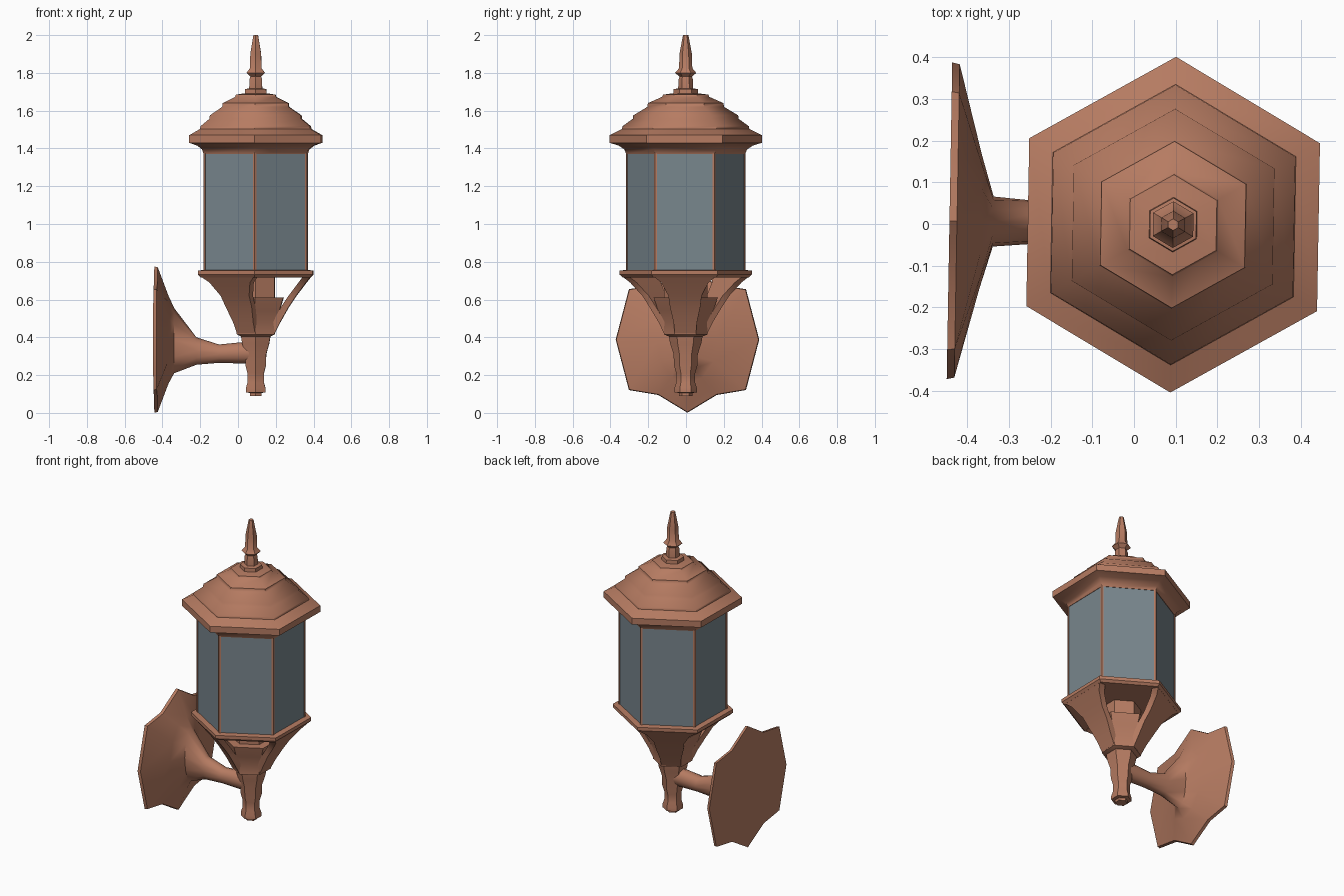
import bpy, bmesh, math
from mathutils import Matrix, Vector

if "Cube" in bpy.data.objects:
    bpy.data.objects.remove(bpy.data.objects["Cube"])

CX = 0.094                                   # lantern axis
TURN = Matrix.Rotation(math.radians(-1), 4, 'Z')


def material(name, rgb):
    m = bpy.data.materials.new(name)
    m.diffuse_color = (*rgb, 1)
    m.use_nodes = True
    m.node_tree.nodes["Principled BSDF"].inputs["Base Color"].default_value = m.diffuse_color
    return m


COPPER = material("copper", (0.47, 0.20, 0.122))
GLASS = material("grey_glass", (0.19, 0.24, 0.268))


def loft(name, rings, mat, smooth=50):
    """Skin a list of equal-length rings and cap both ends."""
    bm = bmesh.new()
    vs = [[bm.verts.new(TURN @ Vector(p)) for p in r] for r in rings]
    n = len(rings[0])
    for a, b in zip(vs, vs[1:]):
        for i in range(n):
            j = (i + 1) % n
            bm.faces.new((a[i], a[j], b[j], b[i]))
    bm.faces.new(vs[0][::-1])
    bm.faces.new(vs[-1])
    bmesh.ops.recalc_face_normals(bm, faces=bm.faces)
    me = bpy.data.meshes.new(name)
    bm.to_mesh(me)
    bm.free()
    me.materials.append(mat)
    ob = bpy.data.objects.new(name, me)
    bpy.context.collection.objects.link(ob)
    bpy.context.view_layer.objects.active = ob
    ob.select_set(True)
    bpy.ops.object.shade_smooth_by_angle(angle=math.radians(smooth))
    ob.select_set(False)
    return ob


def hex_turn(name, profile, mat, smooth=50):
    """Six-sided turned part from (corner radius, height) pairs."""
    rings = []
    for r, z in profile:
        rings.append([(CX + r * math.cos(math.radians(90 + 60 * k)),
                       r * math.sin(math.radians(90 + 60 * k)), z) for k in range(6)])
    return loft(name, rings, mat, smooth)


# Roof with stepped tiers and flared eaves
hex_turn("roof", [(0.30, 1.37), (0.315, 1.37), (0.325, 1.395), (0.355, 1.415), (0.403, 1.43),
                  (0.403, 1.47), (0.337, 1.503), (0.335, 1.517), (0.28, 1.557), (0.278, 1.575),
                  (0.203, 1.62), (0.20, 1.64), (0.125, 1.673), (0.12, 1.685), (0.066, 1.692),
                  (0.064, 1.714), (0.03, 1.72)], COPPER)

# Finial
hex_turn("finial", [(0.04, 1.71), (0.038, 1.765), (0.033, 1.78), (0.056, 1.80), (0.035, 1.825),
                    (0.033, 1.90), (0.02, 1.97), (0.014, 2.0)], COPPER, 40)

# Glass body and corner bars
hex_turn("glass_panes", [(0.312, 0.74), (0.312, 1.375)], GLASS, 30)
for k in range(6):
    a = math.radians(90 + 60 * k)
    out, side = Vector((math.cos(a), math.sin(a), 0)), Vector((-math.sin(a), math.cos(a), 0))
    rings = []
    for z in (0.74, 1.375):
        c = Vector((CX, 0, z))
        rings.append([c + out * 0.317, c + out * 0.311 + side * 0.0095,
                      c + out * 0.298, c + out * 0.311 - side * 0.0095])
    loft(f"corner_bar_{k}", rings, COPPER, 30)

# Rim carrying the glass
hex_turn("lower_rim", [(0.335, 0.718), (0.350, 0.732), (0.350, 0.753), (0.315, 0.757)], COPPER, 30)

# Socket cup, flared bowl and turned stem
hex_turn("socket_cup", [(0.115, 0.56), (0.115, 0.725)], COPPER, 30)
hex_turn("bowl", [(0.09, 0.405), (0.115, 0.415), (0.116, 0.48), (0.145, 0.54), (0.17, 0.61)], COPPER)
hex_turn("stem", [(0.036, 0.09), (0.036, 0.106), (0.060, 0.108), (0.060, 0.13), (0.050, 0.16),
                  (0.050, 0.21), (0.062, 0.25), (0.064, 0.31), (0.083, 0.37), (0.09, 0.41)], COPPER)

# Three curved brackets under alternate sides
for k in range(3):
    a = math.radians(120 * k)
    out, side = Vector((math.cos(a), math.sin(a), 0)), Vector((-math.sin(a), math.cos(a), 0))
    rings = []
    for r, z, w in [(0.295, 0.725, 0.168), (0.268, 0.69, 0.125), (0.215, 0.62, 0.088),
                    (0.175, 0.56, 0.08), (0.13, 0.48, 0.062), (0.10, 0.42, 0.056)]:
        c = Vector((CX, 0, z))
        rings.append([c + out * d + side * s for d, s in
                      ((r, -w), (r, w), (r - 0.04, w), (r - 0.04, -w))])
    loft(f"bracket_{k}", rings, COPPER)

# Wall plate outline (twelve points), blending into the arm
half = [(0, 0.387), (0.155, 0.29), (0.31, 0.267), (0.38, 0), (0.31, -0.267), (0.155, -0.293), (0, -0.387)]
star = half + [(-y, z) for y, z in half[-2:0:-1]]


def plate_ring(x, s):
    return [(x, y * s, 0.388 + z * s) for y, z in star]


def arm_ring(x, w, lo, hi):
    return [(x, w * math.sin(k * math.pi / 6),
             (lo + hi) / 2 + (hi - lo) / 2 * math.cos(k * math.pi / 6)) for k in range(12)]


loft("wall_plate_and_arm", [plate_ring(-0.443, 1), plate_ring(-0.425, 0.99),
                            arm_ring(-0.368, 0.16, 0.155, 0.62),
                            arm_ring(-0.338, 0.06, 0.21, 0.555),
                            arm_ring(-0.22, 0.05, 0.255, 0.40),
                            arm_ring(-0.10, 0.046, 0.265, 0.362),
                            arm_ring(0.0, 0.046, 0.262, 0.372),
                            arm_ring(0.08, 0.046, 0.262, 0.375)], COPPER)
